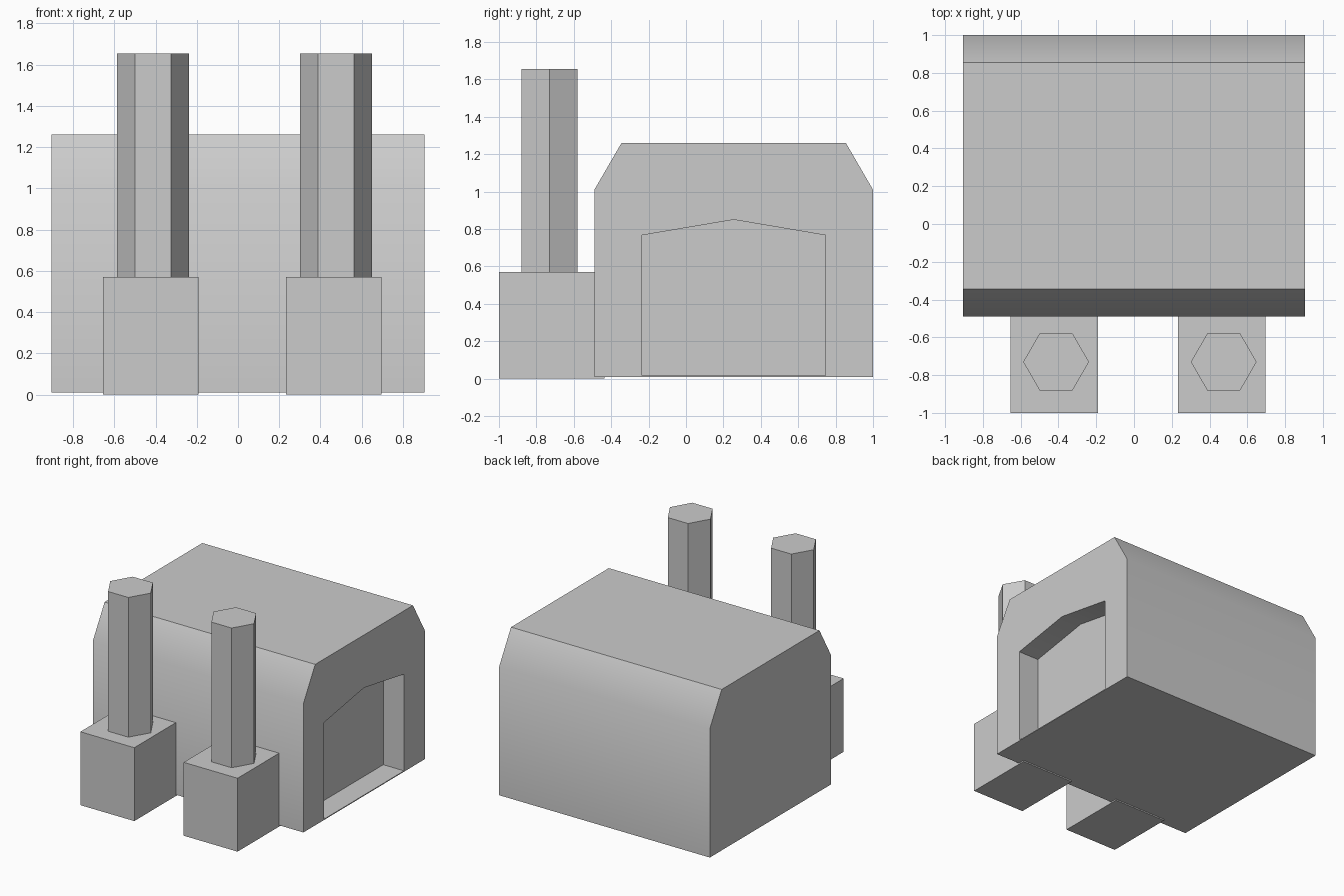
import bpy, bmesh, math

if "Cube" in bpy.data.objects:
    bpy.data.objects.remove(bpy.data.objects["Cube"])


def finish(name, bm):
    bmesh.ops.recalc_face_normals(bm, faces=bm.faces)
    mesh = bpy.data.meshes.new(name)
    bm.to_mesh(mesh)
    bm.free()
    obj = bpy.data.objects.new(name, mesh)
    bpy.context.collection.objects.link(obj)
    return obj


def prism_x(name, profile, x0, x1):
    """Extrude a (y, z) profile along x."""
    bm = bmesh.new()
    face = bm.faces.new([bm.verts.new((x0, y, z)) for y, z in profile])
    ext = bmesh.ops.extrude_face_region(bm, geom=[face])["geom"]
    verts = [v for v in ext if isinstance(v, bmesh.types.BMVert)]
    bmesh.ops.translate(bm, verts=verts, vec=(x1 - x0, 0, 0))
    return finish(name, bm)


# Main building with sloped upper edges
body = prism_x("building", [(-0.49, 0.01), (1.0, 0.01), (1.0, 1.01),
                            (0.855, 1.26), (-0.345, 1.26), (-0.49, 1.01)],
               -0.905, 0.905)

# Pointed doorway recessed into the right side
cutter = prism_x("doorway_cutter", [(-0.235, 0.017), (0.745, 0.017), (0.745, 0.767),
                                    (0.255, 0.85), (-0.235, 0.767)], 0.727, 1.1)
cutter.hide_render = True
cut = body.modifiers.new("doorway", "BOOLEAN")
cut.operation = "DIFFERENCE"
cut.solver = "EXACT"
cut.object = cutter
bpy.context.view_layer.objects.active = body
body.select_set(True)
bpy.ops.object.modifier_apply(modifier=cut.name)
bpy.data.objects.remove(cutter)
bpy.ops.object.shade_smooth_by_angle(angle=math.radians(35))

# Two chimneys: square base and six-sided stack
for side, x in (("left", -0.4125), ("right", 0.475)):
    base_x = -0.4225 if side == "left" else 0.465
    prism_x(side + "_chimney_base", [(-1.0, 0), (-0.435, 0), (-0.435, 0.57), (-1.0, 0.57)],
            base_x - 0.2315, base_x + 0.2315)
    bpy.ops.mesh.primitive_cylinder_add(vertices=6, radius=0.174, depth=1.085,
                                        location=(x, -0.73, 1.1125),
                                        rotation=(0, 0, math.pi / 6))
    bpy.context.object.name = side + "_chimney_stack"
